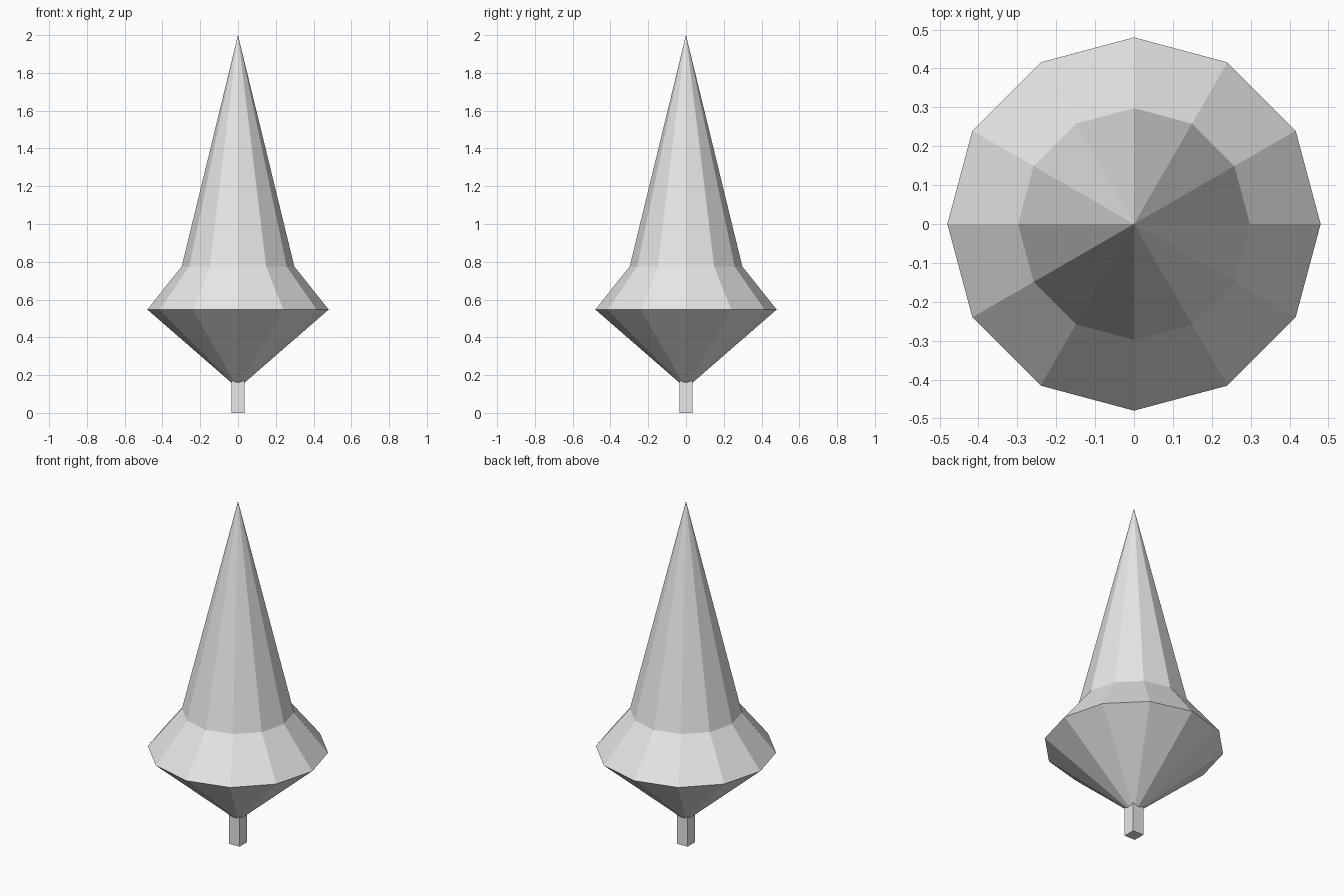
import bpy
import bmesh
from math import tau
from mathutils import Matrix, Vector

default_cube = bpy.data.objects.get("Cube")
if default_cube:
    bpy.data.objects.remove(default_cube, do_unlink=True)

# One plain grey for the whole model
grey = bpy.data.materials.new("light_grey")
grey.use_nodes = True
colour = (0.8, 0.8, 0.8, 1)
grey.diffuse_color = colour
grey.node_tree.nodes["Principled BSDF"].inputs["Base Color"].default_value = colour


def finish(name, bm):
    """Turn a bmesh into a flat-shaded grey object."""
    bmesh.ops.recalc_face_normals(bm, faces=bm.faces)
    mesh = bpy.data.meshes.new(name)
    bm.to_mesh(mesh)
    bm.free()
    mesh.materials.append(grey)
    obj = bpy.data.objects.new(name, mesh)
    bpy.context.collection.objects.link(obj)
    return obj


def turned(name, profile, sides):
    """Revolve a (radius, height) profile around the z axis."""
    bm = bmesh.new()
    verts = [bm.verts.new((r, 0, z)) for r, z in profile]
    edges = [bm.edges.new(pair) for pair in zip(verts, verts[1:])]
    bmesh.ops.spin(bm, geom=verts + edges, cent=(0, 0, 0), axis=(0, 0, 1),
                   angle=tau, steps=sides, use_duplicate=False)
    bmesh.ops.remove_doubles(bm, verts=bm.verts, dist=0.0005)
    bmesh.ops.dissolve_degenerate(bm, edges=bm.edges, dist=0.0005)
    return finish(name, bm)


def box(name, size, centre):
    bm = bmesh.new()
    bmesh.ops.create_cube(bm, size=1, matrix=Matrix.LocRotScale(
        Vector(centre), None, Vector(size)))
    return finish(name, bm)


# Twelve-sided body: pointed underside, flared skirt, tall spire
turned("crown", [(0, 0.13), (0.48, 0.547), (0.298, 0.775), (0, 2)], 12)

# Square stem, its top end buried in the underside
box("stem", (0.07, 0.07, 0.2), (0, 0, 0.1))
